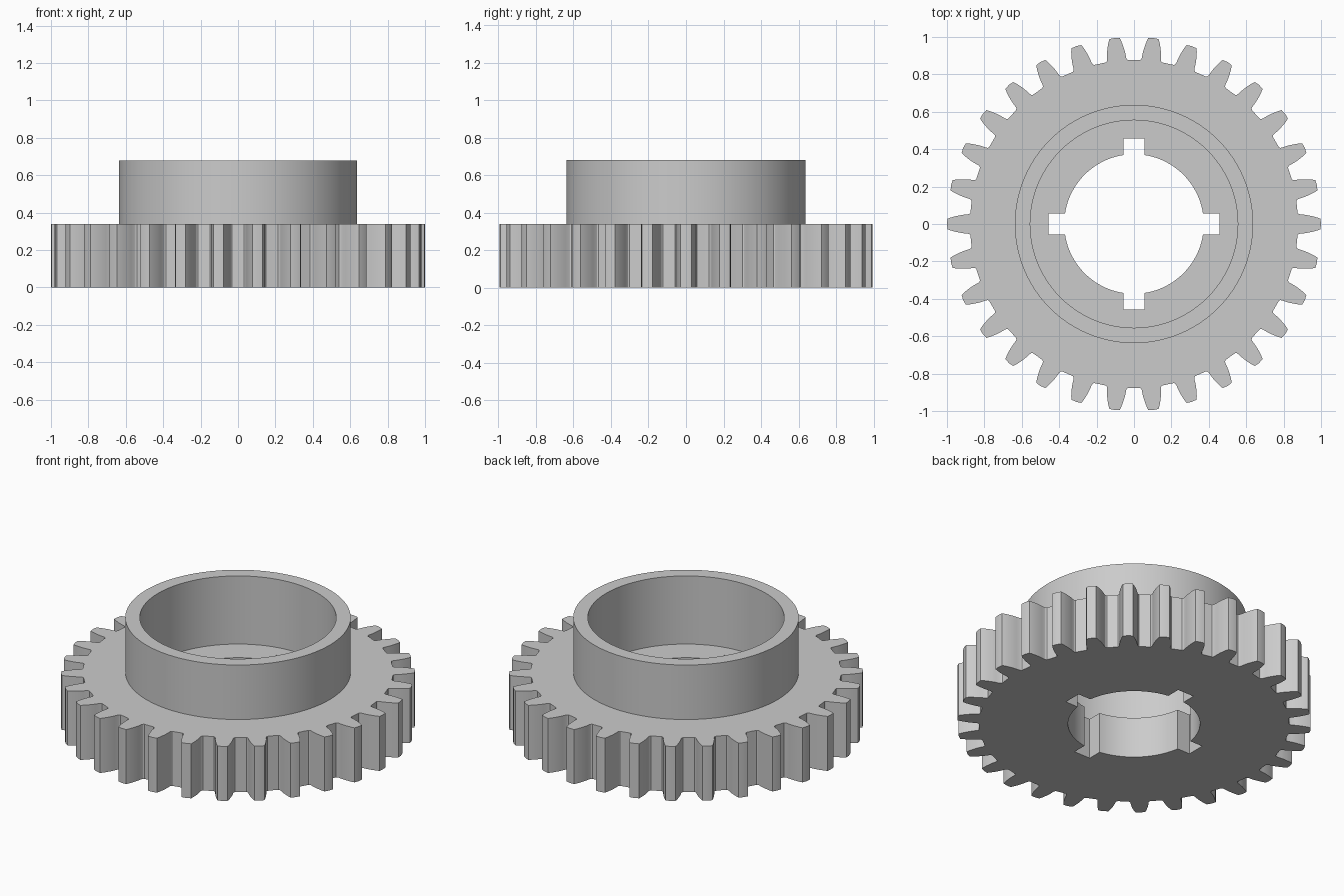
import bpy
import bmesh
from math import sin, cos, asin, atan2, pi, radians
from mathutils import Vector

cube = bpy.data.objects.get("Cube")
if cube:
    bpy.data.objects.remove(cube, do_unlink=True)

TEETH = 30
WHEEL_TOP, HUB_TOP, FLOOR = 0.34, 0.68, 0.255
HUB_OUTER, HUB_INNER = 0.637, 0.555
BORE, KEY_REACH, KEY_HALF = 0.373, 0.456, 0.056

steel = bpy.data.materials.new("plain_grey")
steel.use_nodes = True
grey = (0.6, 0.6, 0.6, 1.0)
steel.diffuse_color = grey
steel.node_tree.nodes["Principled BSDF"].inputs["Base Color"].default_value = grey


def polar(r, a):
    return (r * cos(a), r * sin(a))


def circle(r, n=96):
    return [polar(r, 2 * pi * i / n) for i in range(n)]


def tooth_outline():
    # (distance from centre, half width) up one flank, mirrored down the other
    flank = [(0.877, 0.060), (0.882, 0.054), (0.892, 0.051), (0.912, 0.0495),
             (0.935, 0.046), (0.957, 0.041), (0.979, 0.035), (0.997, 0.028)]
    side = [(-w, r) for r, w in flank]
    tooth = side + [(0, 1.0)] + [(-w, r) for w, r in reversed(side)]
    points = []
    for i in range(TEETH):
        turn = 2 * pi * i / TEETH
        points += [polar(r, turn + atan2(w, r)) for w, r in tooth]
        points.append(polar(0.876, turn + pi / TEETH))
    return points


def keyed_bore_outline(steps=20):
    points = []
    edge = asin(KEY_HALF / BORE)
    for k in range(4):
        turn = k * pi / 2
        slot_angle = atan2(KEY_HALF, KEY_REACH)
        slot_r = Vector((KEY_REACH, KEY_HALF)).length
        points += [polar(slot_r, turn - slot_angle), polar(slot_r, turn + slot_angle)]
        points += [polar(BORE, turn + edge + (pi / 2 - 2 * edge) * i / steps)
                   for i in range(steps + 1)]
    return points


def ring(bm, outline, z):
    verts = [bm.verts.new((x, y, z)) for x, y in outline]
    for a, b in zip(verts, verts[1:] + verts[:1]):
        bm.edges.new((a, b))
    return verts


def wall(bm, low, high):
    n = len(low)
    for i in range(n):
        j = (i + 1) % n
        bm.faces.new((low[i], low[j], high[j], high[i]))


def cap(bm, outer, inner, up):
    edges = [bm.edges.get((a, b)) for loop in (outer, inner)
             for a, b in zip(loop, loop[1:] + loop[:1])]
    bmesh.ops.triangle_fill(bm, use_beauty=True, use_dissolve=False,
                            edges=edges, normal=Vector((0, 0, up)))


def finish(bm, name):
    bmesh.ops.recalc_face_normals(bm, faces=bm.faces[:])
    mesh = bpy.data.meshes.new(name)
    bm.to_mesh(mesh)
    bm.free()
    mesh.materials.append(steel)
    obj = bpy.data.objects.new(name, mesh)
    bpy.context.collection.objects.link(obj)
    bpy.ops.object.select_all(action='DESELECT')
    obj.select_set(True)
    bpy.context.view_layer.objects.active = obj
    bpy.ops.object.shade_smooth_by_angle(angle=radians(25))


# Toothed wheel with a keyed bore and a round recess, open under the collar
bm = bmesh.new()
teeth_low, teeth_high = (ring(bm, tooth_outline(), z) for z in (0, WHEEL_TOP))
bore_low, bore_high = (ring(bm, keyed_bore_outline(), z) for z in (0, FLOOR))
recess_low, recess_high = (ring(bm, circle(HUB_INNER), z) for z in (FLOOR, WHEEL_TOP))
seat = ring(bm, circle(HUB_OUTER), WHEEL_TOP)
wall(bm, teeth_low, teeth_high)
wall(bm, bore_low, bore_high)
wall(bm, recess_low, recess_high)
cap(bm, teeth_low, bore_low, -1)
cap(bm, recess_low, bore_high, 1)
cap(bm, teeth_high, seat, 1)
finish(bm, "gear_wheel")

# Raised collar standing on the wheel
bm = bmesh.new()
outer_low, outer_high = (ring(bm, circle(HUB_OUTER), z) for z in (WHEEL_TOP, HUB_TOP))
inner_low, inner_high = (ring(bm, circle(HUB_INNER), z) for z in (WHEEL_TOP, HUB_TOP))
wall(bm, outer_low, outer_high)
wall(bm, inner_low, inner_high)
cap(bm, outer_high, inner_high, 1)
finish(bm, "hub_collar")
